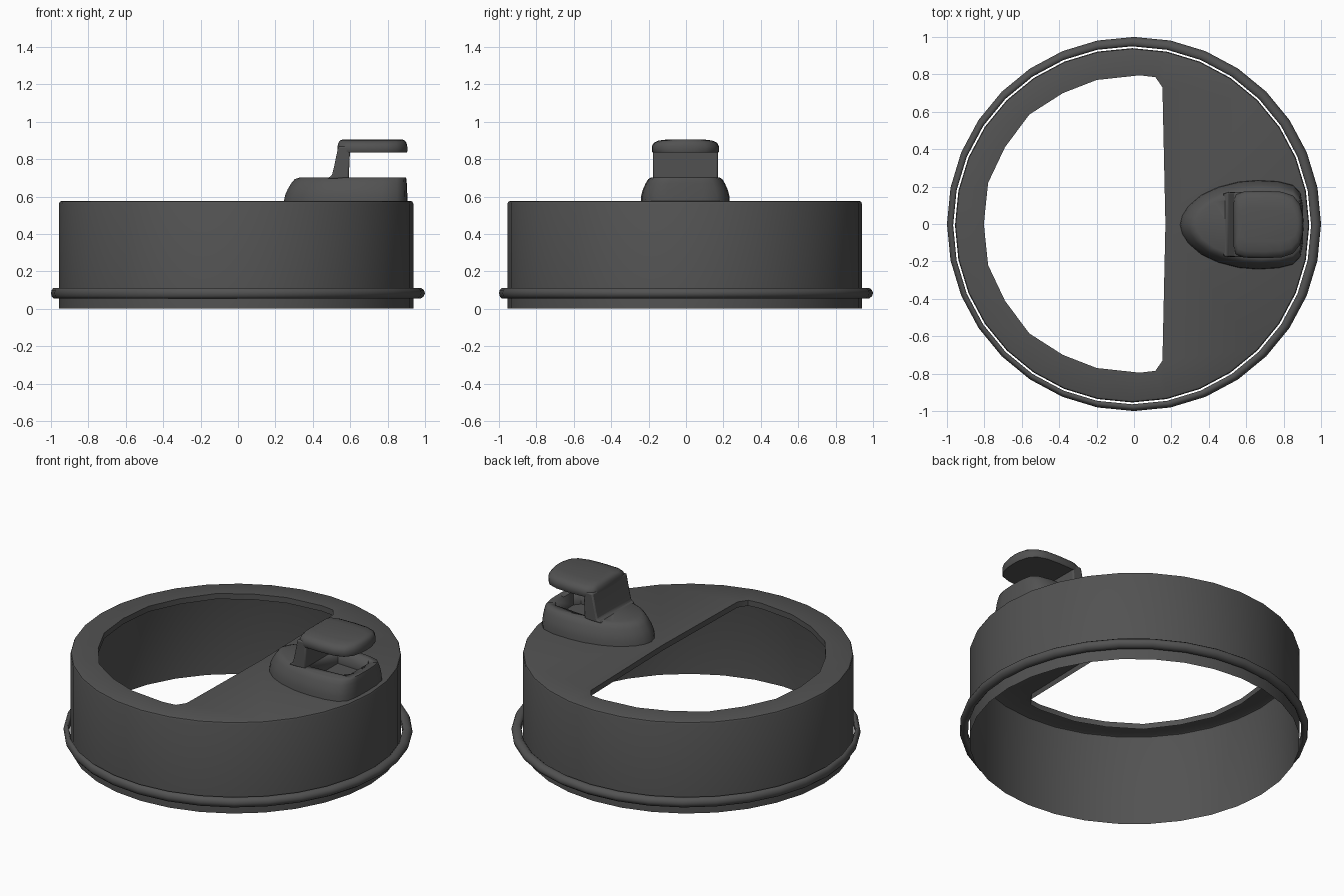
import bpy, bmesh, math

if "Cube" in bpy.data.objects:
    bpy.data.objects.remove(bpy.data.objects["Cube"])

CX, CY = -0.01, -0.007      # centre of the lid body
SEG = 32

mat = bpy.data.materials.new("dark grey plastic")
mat.diffuse_color = (0.085, 0.085, 0.085, 1)
mat.use_nodes = True
mat.node_tree.nodes["Principled BSDF"].inputs["Base Color"].default_value = mat.diffuse_color


def finish(name, bm, angle=40):
    bmesh.ops.recalc_face_normals(bm, faces=bm.faces)
    me = bpy.data.meshes.new(name)
    bm.to_mesh(me)
    bm.free()
    me.materials.append(mat)
    ob = bpy.data.objects.new(name, me)
    bpy.context.collection.objects.link(ob)
    bpy.ops.object.select_all(action='DESELECT')
    ob.select_set(True)
    bpy.context.view_layer.objects.active = ob
    bpy.ops.object.shade_smooth_by_angle(angle=math.radians(angle))
    return ob


def loft(bm, sections, caps=True, closed=False):
    """Skin a list of equal point loops, returning the vertex loops."""
    loops = [[bm.verts.new(p) for p in s] for s in sections]
    n = len(loops[0])
    pairs = list(zip(loops, loops[1:]))
    if closed:
        pairs.append((loops[-1], loops[0]))
    for a, b in pairs:
        for i in range(n):
            j = (i + 1) % n
            bm.faces.new((a[i], a[j], b[j], b[i]))
    if caps:
        bm.faces.new(loops[0])
        bm.faces.new(loops[-1])
    return loops


def circle(r, z, cx=CX, cy=CY):
    return [(cx + r * math.cos(2 * math.pi * i / SEG),
             cy + r * math.sin(2 * math.pi * i / SEG), z) for i in range(SEG)]


def mirrored(half):
    """Half outline with y >= 0, both ends on the axis, to a full loop."""
    return half + [(x, -y) for x, y in half[-2:0:-1]]


def scaled(outline, cx, sx, sy, z, cy=0.0):
    return [(cx + (x - cx) * sx, cy + y * sy, z) for x, y in outline]


# lid body: wall, rounded top edge, flat top with a D-shaped opening and lip
bm = bmesh.new()
loops = loft(bm, [circle(0.947, 0), circle(0.947, 0.562), circle(0.943, 0.572),
                  circle(0.934, 0.576)], caps=False)
d_half = [(0.168, 0), (0.152, 0.73), (0.115, 0.785), (0.03, 0.795), (-0.2, 0.77),
          (-0.38, 0.70), (-0.56, 0.585), (-0.69, 0.41), (-0.78, 0.22), (-0.803, 0)]
d = mirrored(d_half)
lip = loft(bm, [[(x, y, 0.576) for x, y in d],
                [(x, y, 0.541) for x, y in d]], caps=False)
rim_edges = []
for lp in (loops[-1], lip[0]):
    for i in range(len(lp)):
        rim_edges.append(bm.edges.get((lp[i], lp[(i + 1) % len(lp)])))
bmesh.ops.triangle_fill(bm, edges=rim_edges, use_beauty=True)
finish("lid_body", bm, 35)

# loose sealing ring round the foot of the wall
bm = bmesh.new()
section = [(0.957, 0.066), (0.957, 0.102), (0.966, 0.112), (0.982, 0.112),
           (0.995, 0.100), (1.0, 0.084), (0.995, 0.067), (0.982, 0.055), (0.966, 0.055)]
rings = []
for r, z in section:
    off = 1 - min(1, max(0, (r - 0.957) / 0.043))
    rings.append(circle(r, z, CX * off, CY * off))
loft(bm, rings, caps=False, closed=True)
finish("seal_ring", bm, 60)

# spout base: teardrop mound tapering upwards
tear = mirrored([(0.245, 0), (0.258, 0.05), (0.29, 0.10), (0.36, 0.16), (0.45, 0.202),
                 (0.56, 0.23), (0.66, 0.238), (0.77, 0.232), (0.85, 0.212),
                 (0.89, 0.17), (0.903, 0.10), (0.906, 0)])
bm = bmesh.new()
loft(bm, [scaled(tear, 0.85, sx, sy, z, -0.004) for z, sx, sy in
          ((0.57, 1, 1), (0.605, 0.99, 0.99), (0.64, 0.965, 0.95),
           (0.67, 0.935, 0.89), (0.692, 0.905, 0.835), (0.702, 0.86, 0.77))])
base = finish("spout_base", bm, 50)

# pocket under the flap
bm = bmesh.new()
pocket = [(0.60, -0.14), (0.82, -0.125), (0.85, -0.09), (0.85, 0.09),
          (0.82, 0.125), (0.60, 0.14)]
loft(bm, [[(x, y, z) for x, y in pocket] for z in (0.615, 0.76)])
cutter = finish("pocket_cutter", bm)
cutter.hide_render = True
cut = base.modifiers.new("pocket", 'BOOLEAN')
cut.operation = 'DIFFERENCE'
cut.solver = 'EXACT'
cut.object = cutter
bpy.ops.object.select_all(action='DESELECT')
base.select_set(True)
bpy.context.view_layer.objects.active = base
bpy.ops.object.modifier_apply(modifier="pocket")
bpy.data.objects.remove(cutter)

# leaning stem of the flap
bm = bmesh.new()
stem = [(0.475, 0.695), (0.502, 0.712), (0.514, 0.76), (0.536, 0.868),
        (0.60, 0.868), (0.592, 0.695)]
loft(bm, [[(x, y, z) for x, z in stem] for y in (-0.176, 0.170)])
ob = finish("flap_stem", bm, 40)
bev = ob.modifiers.new("soft_edges", 'BEVEL')
bev.width = 0.01
bev.segments = 2
bev.limit_method = 'ANGLE'

# thumb flap with a domed top
flap = mirrored([(0.532, 0), (0.533, 0.12), (0.545, 0.16), (0.59, 0.177), (0.70, 0.18),
                 (0.79, 0.175), (0.85, 0.155), (0.887, 0.11), (0.902, 0.05), (0.905, 0)])
bm = bmesh.new()
loft(bm, [scaled(flap, 0.72, sx, sy, z, -0.003) for z, sx, sy in
          ((0.834, 0.985, 0.97), (0.842, 1, 1), (0.868, 1, 1),
           (0.887, 0.975, 0.94), (0.899, 0.93, 0.80), (0.906, 0.85, 0.5))])
finish("thumb_flap", bm, 50)
